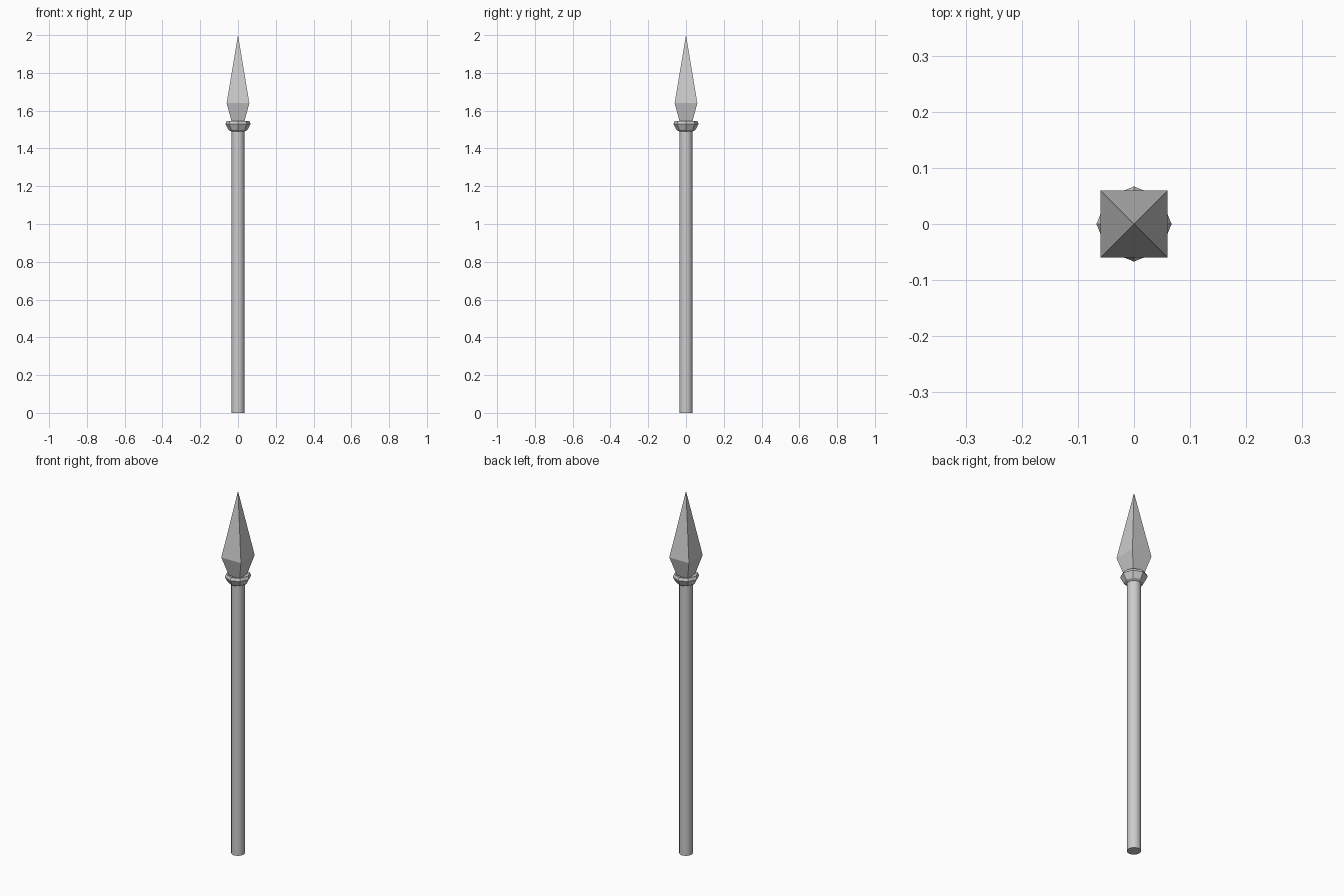
import bpy, bmesh, math

if "Cube" in bpy.data.objects:
    bpy.data.objects.remove(bpy.data.objects["Cube"])


def lathe(name, profile, sides, offset=0.0, smooth=False):
    """Closed solid from (radius, z) rings; radius 0 makes a tip."""
    bm = bmesh.new()
    rings = []
    for r, z in profile:
        if r == 0:
            rings.append([bm.verts.new((0, 0, z))] * sides)
        else:
            rings.append([bm.verts.new((r * math.cos(offset + 2 * math.pi * i / sides),
                                        r * math.sin(offset + 2 * math.pi * i / sides), z))
                          for i in range(sides)])
    for a, b in zip(rings, rings[1:]):
        for i in range(sides):
            j = (i + 1) % sides
            bm.faces.new(list(dict.fromkeys((a[i], a[j], b[j], b[i]))))
    for ring in (rings[0], rings[-1]):
        if len(set(ring)) > 2:
            bm.faces.new(ring)
    bmesh.ops.recalc_face_normals(bm, faces=bm.faces)
    mesh = bpy.data.meshes.new(name)
    bm.to_mesh(mesh)
    bm.free()
    obj = bpy.data.objects.new(name, mesh)
    bpy.context.collection.objects.link(obj)
    if smooth:
        bpy.context.view_layer.objects.active = obj
        obj.select_set(True)
        bpy.ops.object.shade_smooth_by_angle(angle=math.radians(35))
        obj.select_set(False)
    return obj


# Round pole
lathe("shaft", [(0.035, 0), (0.035, 1.51)], 12, smooth=True)

# Eight-sided flared collar under the blade
lathe("collar", [(0.035, 1.49), (0.05, 1.498), (0.067, 1.53),
                 (0.06, 1.545), (0.03, 1.535)], 8)

# Four-sided spearhead, flats facing the axes
k = math.sqrt(2)
lathe("spearhead", [(0.032 * k, 1.535), (0.06 * k, 1.64), (0, 2.0)], 4,
      offset=math.pi / 4)
